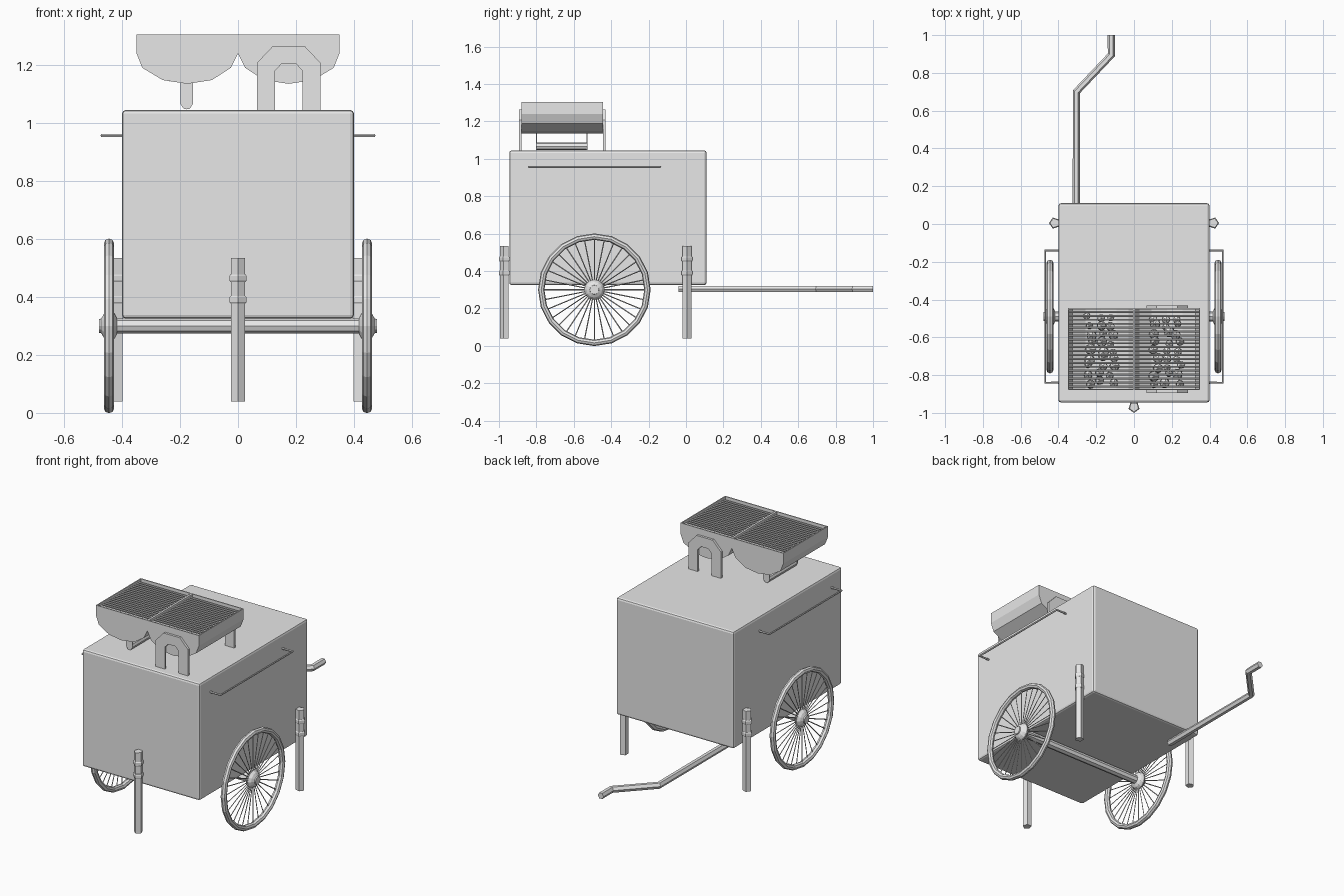
import bpy, bmesh, random
from math import sin, cos, pi, tau
from mathutils import Matrix, Vector

cube = bpy.data.objects.get("Cube")
if cube:
    bpy.data.objects.remove(cube, do_unlink=True)

grey = bpy.data.materials.new("plain grey")
grey.use_nodes = True
grey.diffuse_color = (0.8, 0.8, 0.8, 1)
grey.node_tree.nodes["Principled BSDF"].inputs["Base Color"].default_value = (0.8, 0.8, 0.8, 1)


def finish(name, bm):
    bmesh.ops.recalc_face_normals(bm, faces=bm.faces)
    mesh = bpy.data.meshes.new(name)
    bm.to_mesh(mesh)
    bm.free()
    mesh.materials.append(grey)
    obj = bpy.data.objects.new(name, mesh)
    bpy.context.collection.objects.link(obj)
    return obj


def lathe(bm, profile, sides, matrix, closed=False):
    """Spin (radius, height) points round local z; corners start on local x."""
    rings = [[bm.verts.new(matrix @ Vector((r * cos(tau * i / sides), r * sin(tau * i / sides), h)))
              for i in range(sides)] for r, h in profile]
    pairs = list(zip(rings, rings[1:]))
    if closed:
        pairs.append((rings[-1], rings[0]))
    else:
        bm.faces.new(rings[0])
        bm.faces.new(rings[-1])
    for a, b in pairs:
        for i in range(sides):
            j = (i + 1) % sides
            bm.faces.new((a[i], a[j], b[j], b[i]))


def rod(bm, a, b, radius, sides):
    a, b = Vector(a), Vector(b)
    turn = (b - a).to_track_quat('Z', 'Y').to_matrix().to_4x4()
    lathe(bm, [(radius, 0), (radius, (b - a).length)], sides, Matrix.Translation(a) @ turn)


def box(bm, low, high):
    low, high = Vector(low), Vector(high)
    bmesh.ops.create_cube(bm, size=1, matrix=Matrix.Translation((low + high) / 2)
                          @ Matrix.Diagonal((*(high - low), 1)))


def extrude_xz(bm, outline, y0, y1):
    """Close an x-z outline into a solid between two y planes."""
    front = [bm.verts.new((x, y0, z)) for x, z in outline]
    back = [bm.verts.new((x, y1, z)) for x, z in outline]
    bm.faces.new(front)
    bm.faces.new(back)
    n = len(outline)
    return [bm.faces.new((front[i], front[(i + 1) % n], back[(i + 1) % n], back[i])) for i in range(n)]


def tube(name, points, radius, resolution):
    curve = bpy.data.curves.new(name, 'CURVE')
    curve.dimensions = '3D'
    curve.bevel_depth = radius
    curve.bevel_resolution = resolution
    curve.use_fill_caps = True
    spline = curve.splines.new('POLY')
    spline.points.add(len(points) - 1)
    for p, co in zip(spline.points, points):
        p.co = (*co, 1)
    spline.use_smooth = False
    curve.materials.append(grey)
    obj = bpy.data.objects.new(name, curve)
    bpy.context.collection.objects.link(obj)
    bpy.ops.object.select_all(action='DESELECT')
    obj.select_set(True)
    bpy.context.view_layer.objects.active = obj
    bpy.ops.object.convert(target='MESH')
    bpy.ops.object.shade_flat()


# Cart body
bm = bmesh.new()
box(bm, (-0.4, -0.945, 0.325), (0.4, 0.11, 1.045))
body = finish("cart_body", bm)
bevel = body.modifiers.new("edge", 'BEVEL')
bevel.width = 0.013
bevel.segments = 2

# Wheels, hubs and side rails
AXLE_Y, AXLE_Z = -0.49, 0.30
for side, label in ((1, "left"), (-1, "right")):
    place = Matrix.Translation((0, AXLE_Y, AXLE_Z)) @ Matrix.Rotation(side * pi / 2, 4, 'Y')
    bm = bmesh.new()
    section = [(0.284 + 0.017 * cos(tau * i / 8), 0.445 + 0.018 * sin(tau * i / 8)) for i in range(8)]
    lathe(bm, section, 20, place, closed=True)
    finish(label + "_wheel_rim", bm)

    bm = bmesh.new()
    for i in range(32):
        a = tau * i / 32
        rod(bm, place @ Vector((0.04 * cos(a), 0.04 * sin(a), 0.445)),
            place @ Vector((0.28 * cos(a), 0.28 * sin(a), 0.445)), 0.003, 4)
    finish(label + "_wheel_spokes", bm)

    bm = bmesh.new()
    lathe(bm, [(0.03, 0.418), (0.047, 0.428), (0.055, 0.445), (0.042, 0.462),
               (0.025, 0.472), (0.024, 0.479)], 12, place)
    finish(label + "_wheel_hub", bm)

    x = side * 0.47
    tube(label + "_side_rail", [(side * 0.39, -0.84, 0.957), (x, -0.84, 0.957),
                                (x, -0.14, 0.957), (side * 0.39, -0.14, 0.957)], 0.006, 1)

# Axle
bm = bmesh.new()
rod(bm, (-0.435, AXLE_Y, AXLE_Z), (0.435, AXLE_Y, AXLE_Z), 0.026, 8)
finish("axle", bm)

# Five-sided legs with two clamp rings each
for name, x, y, turn in (("front_leg", 0, -0.969, -pi / 2),
                         ("left_leg", 0.42, 0.005, 0), ("right_leg", -0.42, 0.005, pi)):
    place = Matrix.Translation((x, y, 0)) @ Matrix.Rotation(turn, 4, 'Z')
    bm = bmesh.new()
    lathe(bm, [(0.026, 0.04), (0.026, 0.535)], 5, place)
    for z in (0.39, 0.465):
        lathe(bm, [(0.027, z - 0.013), (0.031, z - 0.008), (0.031, z + 0.008), (0.027, z + 0.013)], 5, place)
    finish(name, bm)

# Cranked push bar
tube("push_bar", [(-0.305, -0.04, 0.304), (-0.305, 0.70, 0.304),
                  (-0.12, 0.895, 0.304), (-0.12, 1.0, 0.304)], 0.02, 1)

# Twin grill trays, grates and coals
Y0, Y1 = -0.88, -0.445
TRAY = [(0, 1.305), (0, 1.24), (0.025, 1.19), (0.09, 1.148), (0.175, 1.135),
        (0.26, 1.148), (0.33, 1.19), (0.35, 1.24), (0.35, 1.305)]
random.seed(4)
for side, label in ((1, "left"), (-1, "right")):
    bm = bmesh.new()
    walls = extrude_xz(bm, [(side * x, z) for x, z in TRAY], Y0, Y1)
    bmesh.ops.recalc_face_normals(bm, faces=bm.faces)
    bmesh.ops.delete(bm, geom=[walls[-1]], context='FACES_ONLY')
    mesh = bpy.data.meshes.new(label + "_tray")
    bm.to_mesh(mesh)
    bm.free()
    mesh.materials.append(grey)
    tray = bpy.data.objects.new(label + "_tray", mesh)
    bpy.context.collection.objects.link(tray)
    shell = tray.modifiers.new("wall", 'SOLIDIFY')
    shell.thickness = 0.009
    shell.offset = -1

    bm = bmesh.new()
    for i in range(20):
        y = Y0 + (i + 1) * (Y1 - Y0) / 21
        rod(bm, (side * 0.006, y, 1.288), (side * 0.344, y, 1.288), 0.005, 6)
    finish(label + "_grate", bm)

    bm = bmesh.new()
    for row in range(9):
        for col in range(3):
            spot = (side * 0.175 + (col - 1) * 0.06 + random.uniform(-0.015, 0.015),
                    -0.84 + row * 0.043 + random.uniform(-0.012, 0.012),
                    1.17 + random.uniform(0, 0.02))
            bmesh.ops.create_icosphere(bm, subdivisions=1, radius=random.uniform(0.02, 0.033),
                                       matrix=Matrix.Translation(spot))
    finish(label + "_coals", bm)

# Arched plates holding the left tray
ARCH = [(0.11, 1.04), (0.11, 1.207), (0.055, 1.265), (-0.055, 1.265), (-0.11, 1.207), (-0.11, 1.04),
        (-0.047, 1.04), (-0.047, 1.18), (-0.025, 1.204), (0.025, 1.204), (0.047, 1.18), (0.047, 1.04)]
for name, y in (("front_arch", -0.894), ("back_arch", -0.445)):
    bm = bmesh.new()
    extrude_xz(bm, [(x + 0.175, z) for x, z in ARCH], y, y + 0.014)
    finish(name, bm)

# Grip under the right tray
bm = bmesh.new()
for y in (-0.803, -0.533):
    extrude_xz(bm, [(-0.198, 1.15), (-0.198, 1.065), (-0.186, 1.048),
                    (-0.168, 1.048), (-0.156, 1.065), (-0.156, 1.15)], y, y + 0.006)
rod(bm, (-0.177, -0.8, 1.067), (-0.177, -0.53, 1.067), 0.02, 8)
finish("tray_grip", bm)
